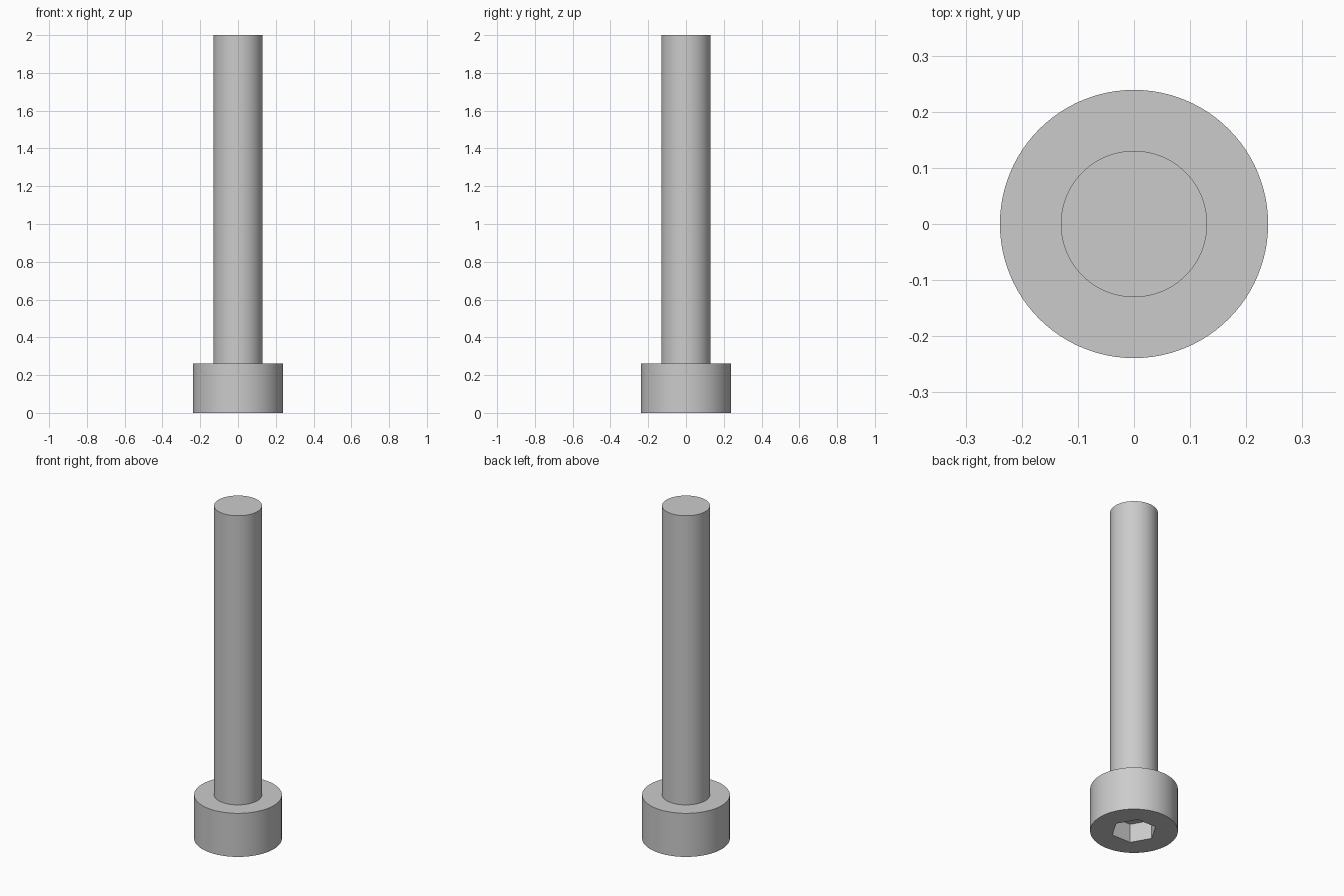
import bpy, bmesh
from math import cos, sin, tau, radians

SIDES = 96
HEAD_R, HEAD_H = 0.239, 0.262
SHANK_R, TOP = 0.1304, 2.0
HEX_R, HEX_DEPTH = 0.1255, 0.113

if "Cube" in bpy.data.objects:
    bpy.data.objects.remove(bpy.data.objects["Cube"], do_unlink=True)

steel = bpy.data.materials.new("grey steel")
steel.use_nodes = True
colour = (0.6, 0.6, 0.6, 1)
steel.diffuse_color = colour
steel.node_tree.nodes["Principled BSDF"].inputs["Base Color"].default_value = colour


def ring(bm, radius, z, n=SIDES):
    return [bm.verts.new((radius * cos(tau * i / n), radius * sin(tau * i / n), z))
            for i in range(n)]


def skin(bm, a, b):
    """Join two rings of equal count with quads."""
    for i in range(len(a)):
        j = (i + 1) % len(a)
        bm.faces.new((a[i], a[j], b[j], b[i]))


def finish(bm, name):
    mesh = bpy.data.meshes.new(name)
    bm.to_mesh(mesh)
    bm.free()
    mesh.materials.append(steel)
    ob = bpy.data.objects.new(name, mesh)
    bpy.context.collection.objects.link(ob)
    bpy.ops.object.select_all(action='DESELECT')
    ob.select_set(True)
    bpy.context.view_layer.objects.active = ob
    bpy.ops.object.shade_smooth_by_angle(angle=radians(30))


# Cylindrical head with a hexagonal socket in its underside
bm = bmesh.new()
floor = ring(bm, HEX_R, HEX_DEPTH, 6)
rim = ring(bm, HEX_R, 0, 6)
bottom = ring(bm, HEAD_R, 0)
shoulder = ring(bm, HEAD_R, HEAD_H)
root = ring(bm, SHANK_R, HEAD_H)
bm.faces.new(floor[::-1])
skin(bm, rim, floor)
bm.normal_update()
step = SIDES // 6
for k in range(6):
    arc = [bottom[(k * step + i) % SIDES] for i in range(step + 1)]
    bm.faces.new([rim[(k + 1) % 6], rim[k]] + arc)
skin(bm, bottom, shoulder)
skin(bm, shoulder, root)

# Plain shank rising from the shoulder, in the same skin
end = ring(bm, SHANK_R, TOP)
skin(bm, root, end)
bm.faces.new(end)
bmesh.ops.recalc_face_normals(bm, faces=bm.faces)
finish(bm, "socket_head_bolt")
